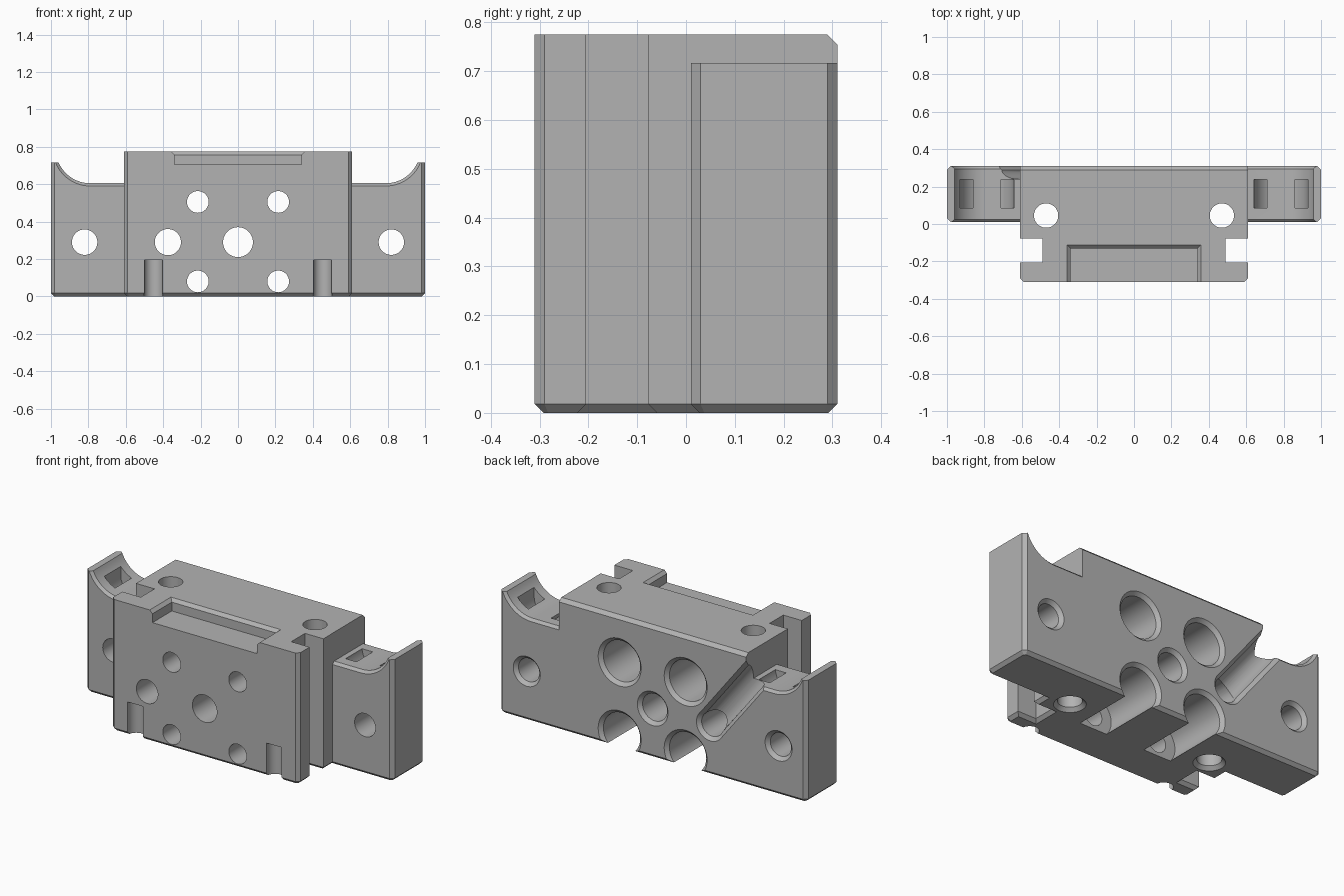
import bpy, bmesh, math
from mathutils import Vector

cube = bpy.data.objects.get("Cube")
if cube:
    bpy.data.objects.remove(cube, do_unlink=True)

grey = bpy.data.materials.new("light_grey")
grey.use_nodes = True
colour = (0.45, 0.45, 0.45, 1)
grey.diffuse_color = colour
grey.node_tree.nodes["Principled BSDF"].inputs["Base Color"].default_value = colour


def loft(name, sections):
    """Closed solid through matching rings of points."""
    bm = bmesh.new()
    rings = [[bm.verts.new(p) for p in ring] for ring in sections]
    bm.faces.new(rings[0])
    bm.faces.new(rings[-1])
    n = len(rings[0])
    for a, b in zip(rings, rings[1:]):
        for i in range(n):
            j = (i + 1) % n
            bm.faces.new((a[i], a[j], b[j], b[i]))
    bmesh.ops.recalc_face_normals(bm, faces=bm.faces[:])
    mesh = bpy.data.meshes.new(name)
    bm.to_mesh(mesh)
    bm.free()
    mesh.materials.append(grey)
    obj = bpy.data.objects.new(name, mesh)
    bpy.context.collection.objects.link(obj)
    return obj


def turned(name, start, direction, steps, sides=48):
    """Round solid along a direction; steps are (distance, radius)."""
    d = Vector(direction).normalized()
    u = d.orthogonal().normalized()
    v = d.cross(u)
    angles = [2 * math.pi * i / sides for i in range(sides)]
    return loft(name, [[Vector(start) + d * t + r * (u * math.cos(a) + v * math.sin(a))
                        for a in angles] for t, r in steps])


def box(name, x, y, z):
    return loft(name, [[(x[0], y[0], h), (x[1], y[0], h), (x[1], y[1], h), (x[0], y[1], h)]
                       for h in z])


# Main block: symmetric plan outline, extruded, with a chamfered bottom rim
half = [(0.59, -0.31), (0.61, -0.29), (0.61, -0.205), (0.49, -0.205), (0.49, -0.077),
        (0.61, -0.077), (0.61, 0.01), (0.98, 0.01), (1, 0.03), (1, 0.29), (0.98, 0.31)]
outline = half + [(-x, y) for x, y in reversed(half)]
block = loft("mounting_block", [[(x, y, z) for x, y in outline] for z in (0, 0.775)])
bm = bmesh.new()
bm.from_mesh(block.data)
rim = [e for e in bm.edges if all(v.co.z < 0.001 for v in e.verts)]
bmesh.ops.bevel(bm, geom=rim, offset=0.018, segments=1, affect='EDGES')
bmesh.ops.recalc_face_normals(bm, faces=bm.faces[:])
bm.to_mesh(block.data)
bm.free()


def cut(cutter):
    mod = block.modifiers.new("cut", 'BOOLEAN')
    mod.operation = 'DIFFERENCE'
    mod.solver = 'EXACT'
    mod.object = cutter
    bpy.context.view_layer.objects.active = block
    bpy.ops.object.modifier_apply(modifier=mod.name)
    bpy.data.objects.remove(cutter, do_unlink=True)


def saddle_ring(side, y, grow):
    """Section of the space above a wing: flat, then a rising arc."""
    r = 0.185 + grow
    end = math.asin(0.073 / r)
    pts = [(0.609, 0.9), (0.609, 0.605 - grow)]
    for i in range(17):
        a = math.pi / 2 + (end - math.pi / 2) * i / 16
        pts.append((0.79 + r * math.cos(a), 0.79 - r * math.sin(a)))
    pts += [(1.1, 0.717), (1.1, 0.9)]
    return [(side * x, y, z) for x, z in pts]


def strap_ring(side, y):
    """Half band section for the strap passage under a saddle."""
    arc = [math.pi * i / 16 for i in range(17)]
    pts = [(0.93, 0.8)] + [(0.785 + 0.145 * math.cos(a), 0.62 - 0.145 * math.sin(a)) for a in arc]
    pts += [(0.64, 0.8), (0.713, 0.8)]
    pts += [(0.785 + 0.075 * math.cos(a), 0.62 - 0.075 * math.sin(a)) for a in reversed(arc)]
    pts += [(0.86, 0.8)]
    return [(side * x, y, z) for x, z in pts]


# Curved wing saddles with chamfered rims, and strap passages
for side in (-1, 1):
    cut(loft("saddle_cutter", [saddle_ring(side, y, g) for y, g in
                               ((0, 0.025), (0.025, 0), (0.295, 0), (0.32, 0.025))]))
    cut(loft("strap_cutter", [strap_ring(side, y) for y in (0.085, 0.238)]))

# Chamfer along the top back edge
cut(loft("back_chamfer_cutter", [[(x, 0.28, 0.785), (x, 0.33, 0.785), (x, 0.33, 0.735)]
                                 for x in (-0.7, 0.7)]))

# Shallow recess at the top front, with a chamfered lip
cut(loft("recess_cutter", [[(-w, -0.4, z), (w, -0.4, z), (w, b, z), (-w, b, z)]
                           for z, w, b in ((0.705, 0.34, -0.13), (0.757, 0.34, -0.13),
                                           (0.80, 0.383, -0.087))]))


# Holes running front to back, flared at the back face
def back_hole(x, z, r):
    cut(turned("hole_cutter", (x, 0.31, z), (0, -1, 0),
               [(-0.02, r + 0.04), (0.02, r), (0.75, r)]))


back_hole(0, 0.29, 0.08)
back_hole(-0.375, 0.29, 0.07)
for side in (-1, 1):
    back_hole(side * 0.82, 0.29, 0.068)
    # Stepped bolt holes; the lower pair breaks through the bottom
    for z in (0.08, 0.505):
        cut(turned("bolt_cutter", (side * 0.215, 0.31, z), (0, -1, 0),
                   [(-0.02, 0.16), (0.02, 0.12), (0.38, 0.12), (0.381, 0.058), (0.75, 0.058)]))
    # Vertical rod holes, flared at the bottom
    cut(turned("rod_cutter", (side * 0.47, 0.045, 0), (0, 0, 1),
               [(-0.02, 0.105), (0.02, 0.065), (0.9, 0.065)]))
    # Short rounded grooves at the bottom front
    cut(turned("groove_cutter", (side * 0.452, -0.3, -0.1), (0, 0, 1),
               [(0, 0.05), (0.295, 0.05)], 32))

# Diagonal cable channel on the back, with flared edges
run = Vector((-0.615, 0, 0.788)).normalized()
across = Vector((run.z, 0, -run.x))
start = Vector((-0.375, 0.31, 0.29))
section = [(0.11, 0.02), (0.068, -0.02)]
section += [(0.068 * math.cos(a), -0.02 - 0.05 * math.sin(a))
            for a in [math.pi * i / 16 for i in range(1, 16)]]
section += [(-0.068, -0.02), (-0.11, 0.02)]
cut(loft("channel_cutter", [[start + run * t + across * s + Vector((0, d, 0)) for s, d in section]
                            for t in (0, 0.7)]))

# Smooth the round walls, keep the edges sharp
for o in bpy.context.selected_objects:
    o.select_set(False)
block.select_set(True)
bpy.context.view_layer.objects.active = block
bpy.ops.object.shade_smooth_by_angle(angle=math.radians(30))
